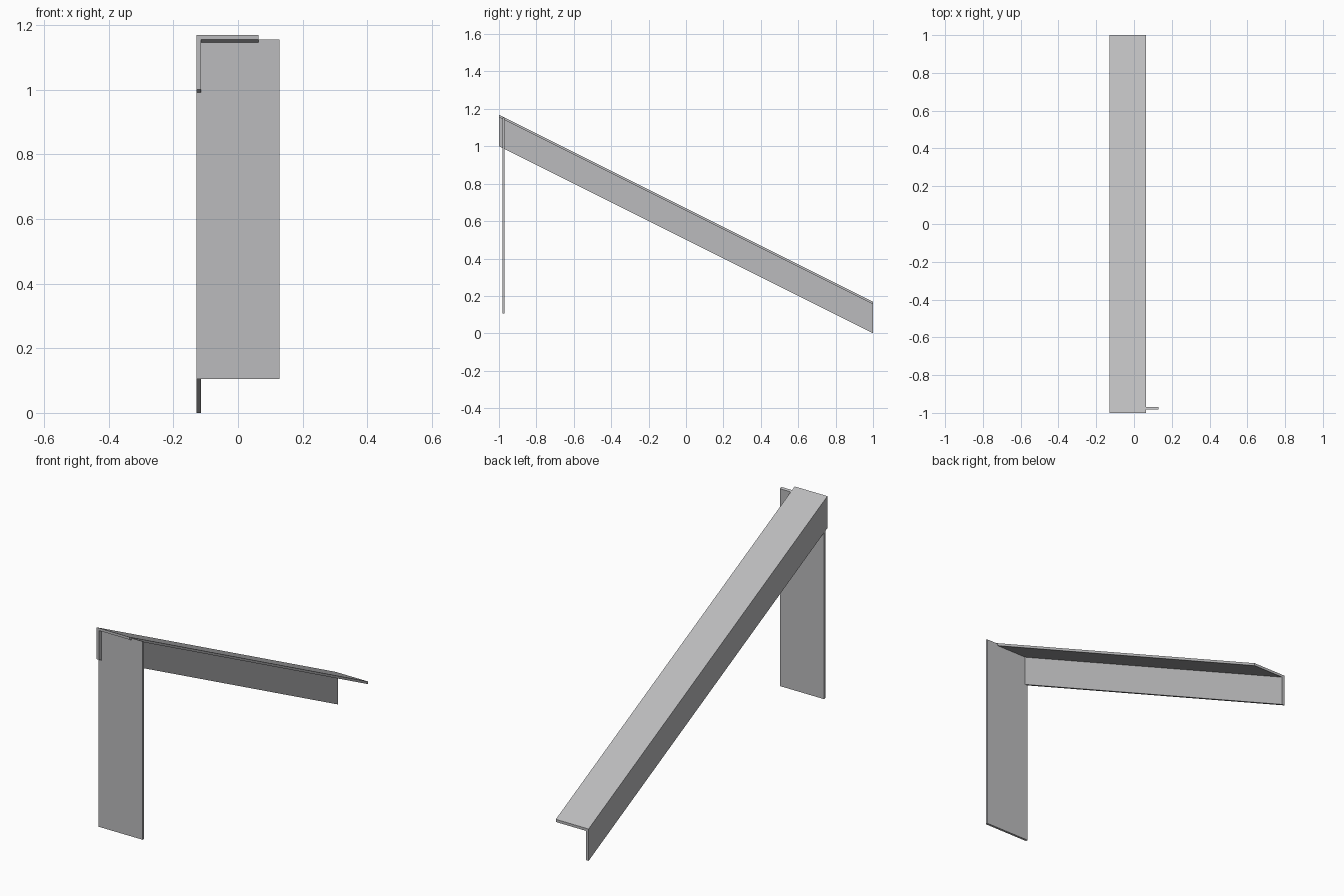
import bpy

if "Cube" in bpy.data.objects:
    bpy.data.objects.remove(bpy.data.objects["Cube"])

steel = bpy.data.materials.new("steel_grey")
steel.diffuse_color = (0.5, 0.5, 0.51, 1)
steel.use_nodes = True
steel.node_tree.nodes["Principled BSDF"].inputs["Base Color"].default_value = steel.diffuse_color


def extruded(name, profile, axis, lo, hi):
    """Prism: 2D profile in the plane normal to axis, swept from lo to hi."""
    n = len(profile)
    place = {"x": lambda p, d: (d, p[0], p[1]),
             "y": lambda p, d: (p[0], d, p[1])}[axis]
    verts = [place(p, d) for d in (lo, hi) for p in profile]
    faces = [tuple(range(n))[::-1], tuple(range(n, 2 * n))]
    faces += [(i, (i + 1) % n, n + (i + 1) % n, n + i) for i in range(n)]
    if axis == "y":
        faces = [f[::-1] for f in faces]
    mesh = bpy.data.meshes.new(name)
    mesh.from_pydata(verts, [], faces)
    mesh.materials.append(steel)
    obj = bpy.data.objects.new(name, mesh)
    bpy.context.collection.objects.link(obj)
    return obj


# Sloping angle bar: L section swept along y, then sheared so the ends stay vertical
L = [(-0.129, 0), (-0.114, 0), (-0.114, 0.155), (0.063, 0.155),
     (0.063, 0.169), (-0.129, 0.169)]
bar = extruded("angle_bar", L, "y", -1, 1)
for v in bar.data.vertices:
    v.co.z += (1 - v.co.y) / 2

# Upright support plate, its top cut just below the bar's upper face
plate = [(-0.982, 0.105), (-0.970, 0.105), (-0.970, 1.151), (-0.982, 1.156)]
extruded("support_plate", plate, "x", -0.129, 0.129)
